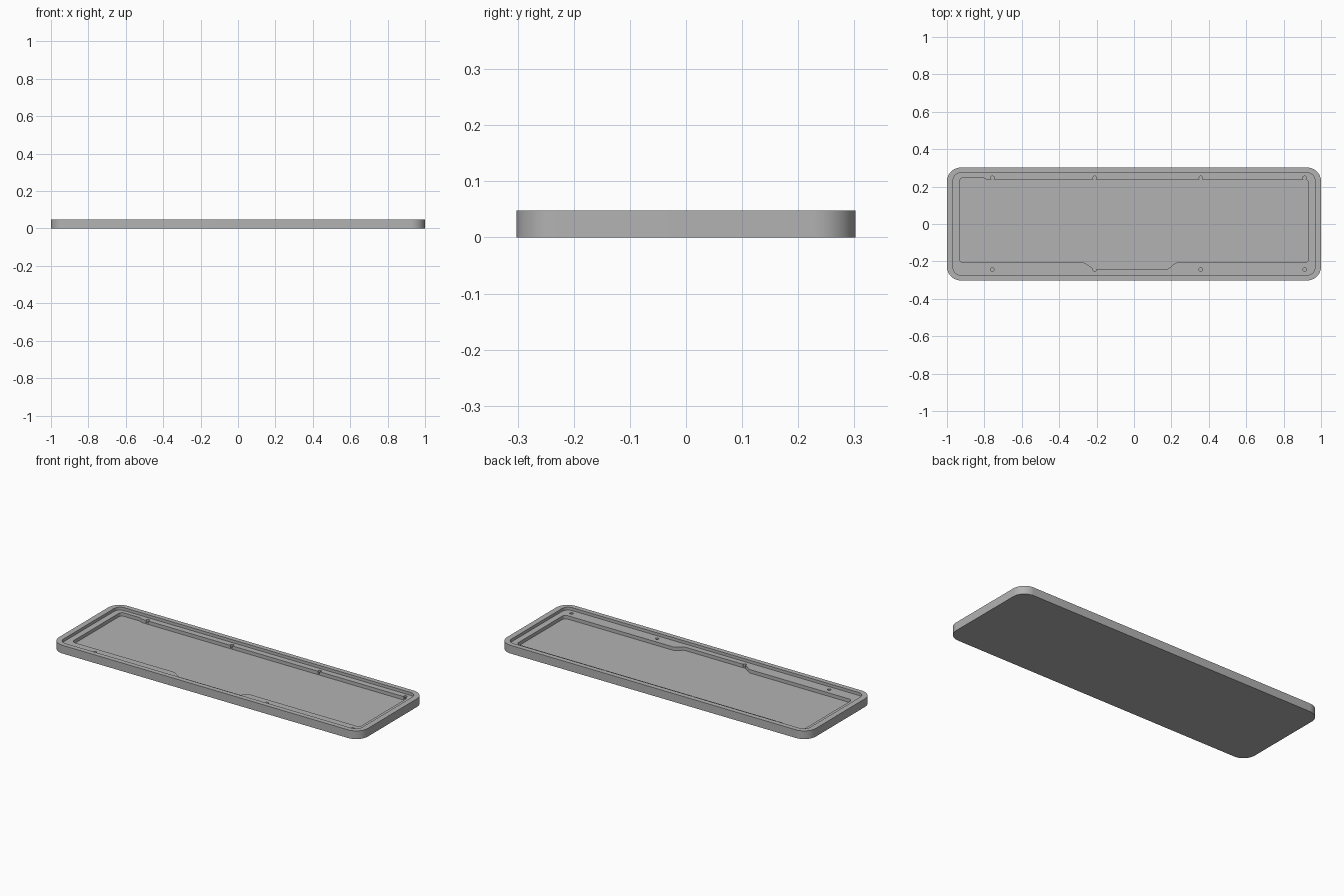
import bpy
import bmesh
import math
from mathutils import Vector

cube = bpy.data.objects.get("Cube")
if cube:
    bpy.data.objects.remove(cube, do_unlink=True)

HEIGHT = 0.048
LEDGE_Z = 0.031
FLOOR_Z = 0.011
ABOVE = HEIGHT + 0.02

grey = bpy.data.materials.new("plain grey")
grey.use_nodes = True
colour = (0.45, 0.45, 0.45, 1)
grey.diffuse_color = colour
grey.node_tree.nodes["Principled BSDF"].inputs["Base Color"].default_value = colour


def fillet(corners, steps=10):
    """Round each (x, y, radius) corner of a closed outline with an arc."""
    points = []
    for i, (x, y, radius) in enumerate(corners):
        here = Vector((x, y))
        before = (Vector(corners[i - 1][:2]) - here).normalized()
        after = (Vector(corners[(i + 1) % len(corners)][:2]) - here).normalized()
        half = before.angle(after) / 2
        centre = here + (before + after).normalized() * radius / math.sin(half)
        start = here + before * radius / math.tan(half) - centre
        end = here + after * radius / math.tan(half) - centre
        sweep = start.angle_signed(end)
        for k in range(steps + 1):
            a = -sweep * k / steps
            points.append(centre + Vector((start.x * math.cos(a) - start.y * math.sin(a),
                                           start.x * math.sin(a) + start.y * math.cos(a))))
    return points


def rectangle(half_x, half_y, radius):
    return [(-half_x, -half_y, radius), (half_x, -half_y, radius),
            (half_x, half_y, radius), (-half_x, half_y, radius)]


def prism(name, outline, bottom, top):
    """Extrude a flat outline between two heights."""
    bm = bmesh.new()
    face = bm.faces.new([bm.verts.new((p.x, p.y, bottom)) for p in outline])
    grown = bmesh.ops.extrude_face_region(bm, geom=[face])["geom"]
    verts = [v for v in grown if isinstance(v, bmesh.types.BMVert)]
    bmesh.ops.translate(bm, verts=verts, vec=(0, 0, top - bottom))
    bmesh.ops.recalc_face_normals(bm, faces=bm.faces)
    mesh = bpy.data.meshes.new(name)
    bm.to_mesh(mesh)
    bm.free()
    mesh.materials.append(grey)
    obj = bpy.data.objects.new(name, mesh)
    bpy.context.collection.objects.link(obj)
    return obj


def carve(body, cutter):
    """Subtract a cutter from the body, then discard it."""
    cutter.hide_render = True
    mod = body.modifiers.new("carve", "BOOLEAN")
    mod.operation = "DIFFERENCE"
    mod.solver = "EXACT"
    mod.object = cutter
    bpy.ops.object.select_all(action="DESELECT")
    body.select_set(True)
    bpy.context.view_layer.objects.active = body
    bpy.ops.object.modifier_apply(modifier=mod.name)
    bpy.data.objects.remove(cutter, do_unlink=True)


# Solid case with rounded corners
tray = prism("case_tray", fillet(rectangle(1.0, 0.302, 0.075), 16), 0, HEIGHT)

# Shallow recess leaving the outer rim
carve(tray, prism("rim_recess", fillet(rectangle(0.967, 0.273, 0.04)), LEDGE_Z, ABOVE))

# Deep pocket with the front bay and the back left step
pocket = [(-0.932, -0.207, 0.02), (-0.265, -0.207, 0.02), (-0.215, -0.241, 0.008),
          (0.182, -0.241, 0.02), (0.222, -0.207, 0.02), (0.932, -0.207, 0.02),
          (0.932, 0.239, 0.02), (-0.79, 0.239, 0.008), (-0.808, 0.248, 0.008),
          (-0.932, 0.248, 0.02)]
carve(tray, prism("pocket", fillet(pocket), FLOOR_Z, ABOVE))

# Screw holes along both long ledges
for x in (-0.757, -0.21, 0.357, 0.912):
    for y in (-0.243, 0.247):
        ring = [Vector((x + 0.0095 * math.cos(math.tau * k / 20),
                        y + 0.0095 * math.sin(math.tau * k / 20))) for k in range(20)]
        carve(tray, prism("screw_hole", ring, FLOOR_Z + 0.002, ABOVE))

# Smooth rounded walls, crisp rims
bpy.ops.object.shade_smooth_by_angle(angle=math.radians(30))
